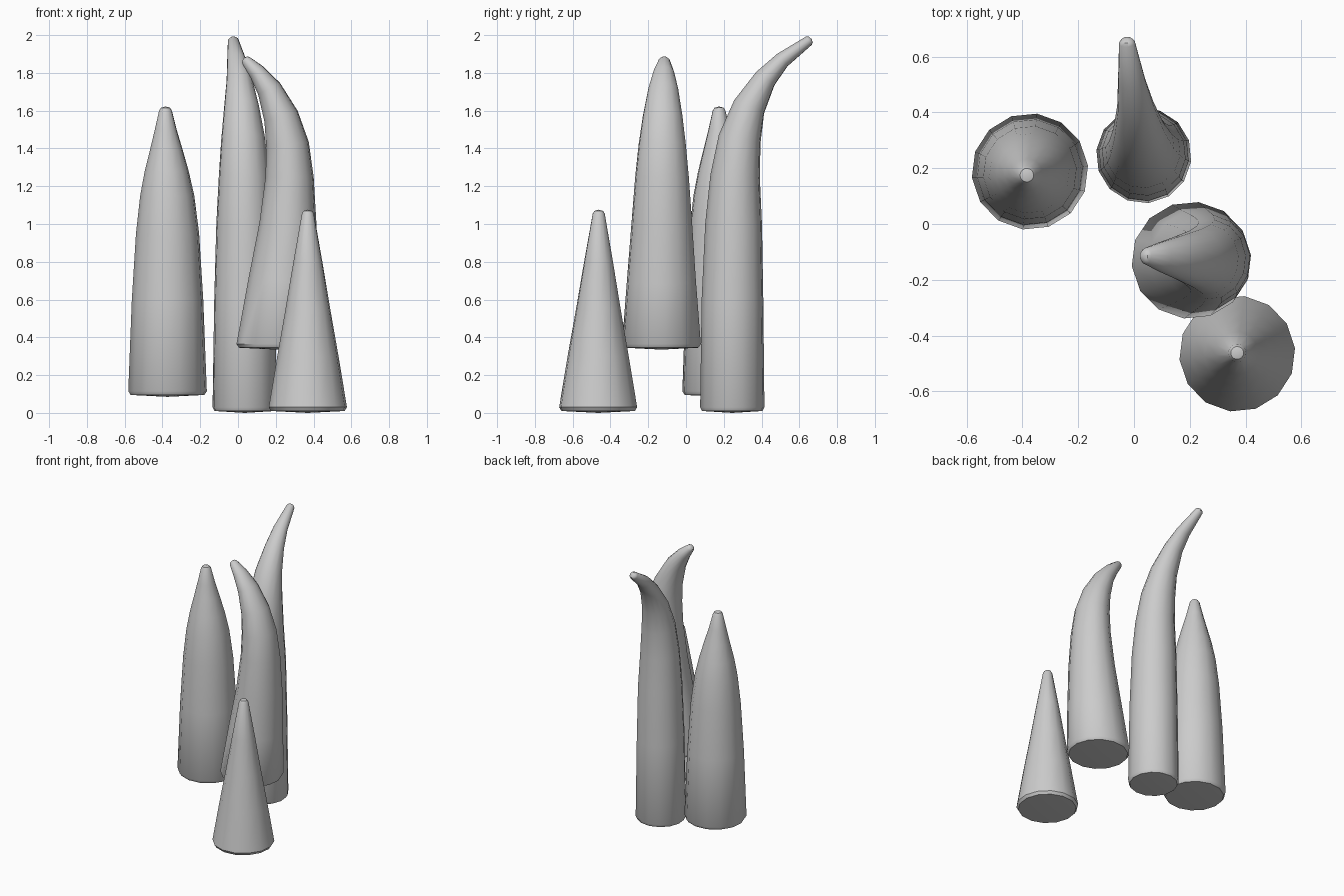
import bpy, bmesh, math
from mathutils import Vector

SIDES = 14


def horn(name, path, side, phase=0.1):
    """Sweep rings along path rows: x, y, z, in-plane radius, lateral radius."""
    side = Vector(side)
    pts = [Vector(p[:3]) for p in path]
    bm = bmesh.new()
    rings = []

    def ring(c, t, ra, rb):
        s = (side - t * side.dot(t)).normalized()
        u = s.cross(t)
        vs = []
        for i in range(SIDES):
            a = 2 * math.pi * i / SIDES + phase
            vs.append(bm.verts.new(c + u * ra * math.cos(a) + s * rb * math.sin(a)))
        rings.append(vs)

    # bevelled base rim
    up = Vector((0, 0, 1))
    ring(pts[0] - up * 0.02, up, path[0][3] * 0.94, path[0][4] * 0.94)
    # body rings, square to the path
    for i, p in enumerate(path):
        if i == 0:
            t = up
        else:
            t = (pts[min(i + 1, len(pts) - 1)] - pts[i - 1]).normalized()
        ring(pts[i], t, p[3], p[4])
    # rounded tip
    r = path[-1][3]
    ring(pts[-1] + t * r * 0.45, t, r * 0.72, r * 0.72)
    tip = bm.verts.new(pts[-1] + t * r * 0.65)
    foot = bm.verts.new(pts[0] - up * 0.03)
    for a, b in zip(rings, rings[1:]):
        for i in range(SIDES):
            j = (i + 1) % SIDES
            bm.faces.new((a[i], a[j], b[j], b[i]))
    for i in range(SIDES):
        j = (i + 1) % SIDES
        bm.faces.new((rings[-1][i], rings[-1][j], tip))
        bm.faces.new((rings[0][j], rings[0][i], foot))
    bmesh.ops.recalc_face_normals(bm, faces=bm.faces)
    me = bpy.data.meshes.new(name)
    bm.to_mesh(me)
    bm.free()
    ob = bpy.data.objects.new(name, me)
    bpy.context.collection.objects.link(ob)
    bpy.ops.object.select_all(action='DESELECT')
    ob.select_set(True)
    bpy.context.view_layer.objects.active = ob
    bpy.ops.object.shade_smooth_by_angle(angle=math.radians(40))
    return ob


# left horn: straight with a bullet-shaped profile
horn("left_horn", [(-0.373, 0.188, 0.115, .209, .209), (-0.373, 0.186, 0.6, .19, .19),
                   (-0.373, 0.184, 0.95, .168, .168), (-0.375, 0.182, 1.15, .144, .144),
                   (-0.378, 0.18, 1.28, .117, .117), (-0.38, 0.178, 1.4, .085, .085),
                   (-0.383, 0.176, 1.5, .058, .058), (-0.384, 0.175, 1.6, .034, .034)], (0, 1, 0))

# tall horn: tip curls backward
horn("tall_horn", [(.035, .245, .03, .171, .171), (.035, .246, .6, .164, .162),
                   (.035, .252, 1.0, .151, .151), (.032, .26, 1.25, .132, .135),
                   (.027, .284, 1.45, .113, .117), (.018, .334, 1.62, .087, .093),
                   (.006, .42, 1.77, .06, .067), (-.008, .51, 1.868, .043, .05),
                   (-.025, .65, 1.97, .027, .029)], (1, 0, 0))

# middle horn: raised, tip curls left
horn("middle_horn", [(.205, -.13, .365, .214, .21), (.238, -.13, .7, .183, .184),
                     (.265, -.128, 1.0, .152, .162), (.273, -.127, 1.25, .128, .143),
                     (.262, -.126, 1.42, .114, .126), (.228, -.124, 1.57, .093, .106),
                     (.165, -.121, 1.715, .066, .08), (.1, -.118, 1.805, .045, .055),
                     (.043, -.115, 1.865, .027, .03)], (0, 1, 0))

# short horn: plain cone
horn("short_horn", [(.37, -.465, .03, .208, .208), (.37, -.465, .3, .163, .163),
                    (.37, -.464, .55, .119, .119), (.37, -.463, .8, .077, .077),
                    (.37, -.462, 1.055, .032, .032)], (0, 1, 0))
